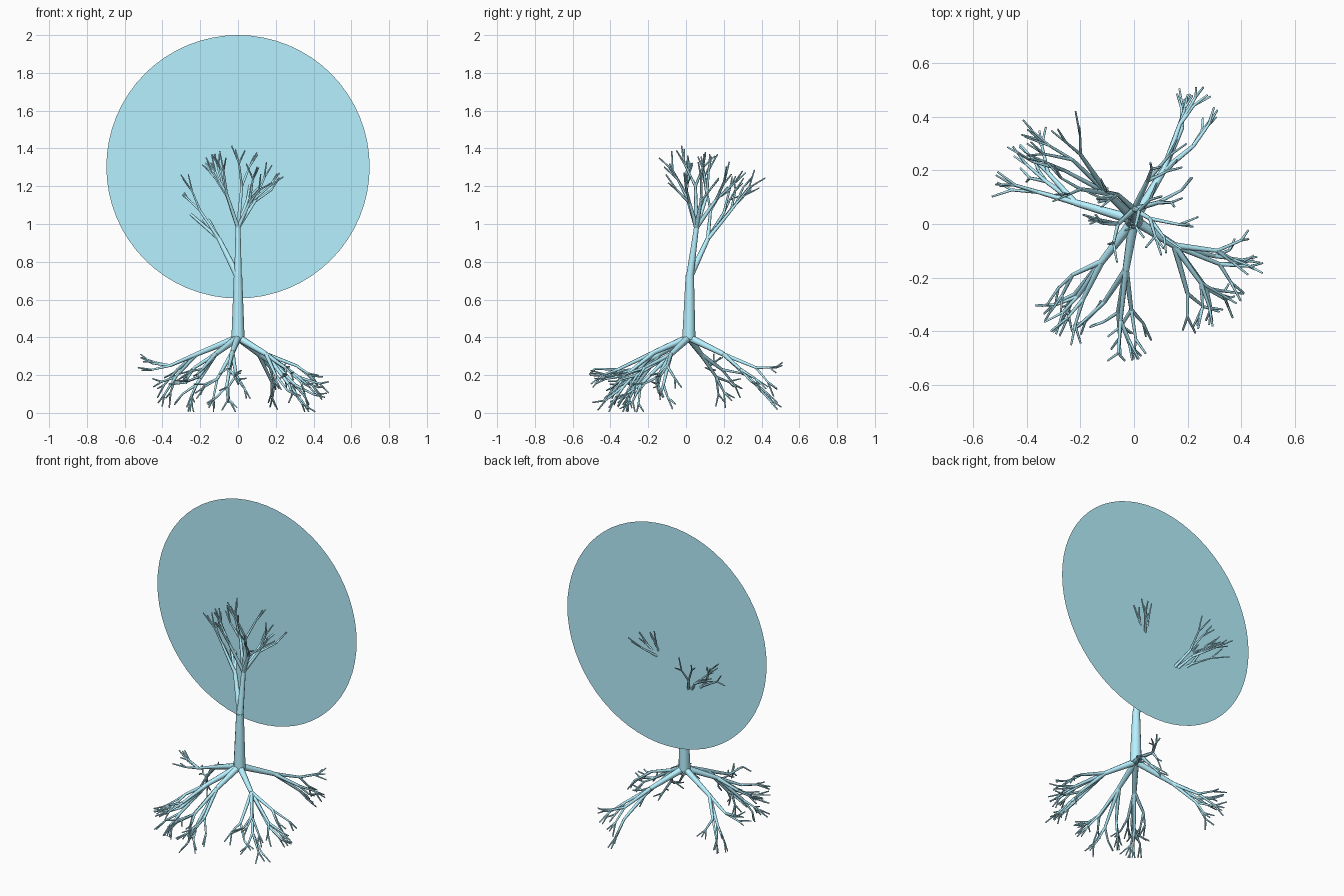
import bpy, bmesh, random
from math import pi
from mathutils import Vector, Matrix

if "Cube" in bpy.data.objects:
    bpy.data.objects.remove(bpy.data.objects["Cube"])

random.seed(11)
UP = Vector((0, 0, 1))
blue = bpy.data.materials.new("sky_blue")
blue.diffuse_color = (0.47, 0.88, 1.0, 1)
blue.use_nodes = True
blue.node_tree.nodes["Principled BSDF"].inputs["Base Color"].default_value = blue.diffuse_color


def tube(bm, a, b, r1, r2, sides=8):
    # tapered limb between two points
    d = b - a
    m = Matrix.Translation((a + b) / 2) @ UP.rotation_difference(d).to_matrix().to_4x4()
    bmesh.ops.create_cone(bm, cap_ends=True, segments=sides, radius1=r1,
                          radius2=r2, depth=d.length, matrix=m)


def finish(bm, name):
    me = bpy.data.meshes.new(name)
    bm.to_mesh(me)
    bm.free()
    for p in me.polygons:
        p.use_smooth = len(p.vertices) == 4
    me.materials.append(blue)
    ob = bpy.data.objects.new(name, me)
    bpy.context.collection.objects.link(ob)


def grow(bm, start, direction, length, radius, depth, spread):
    # forking twigs
    for i in range(random.choice((2, 3, 3)) if depth > 1 else random.choice((2, 2, 3))):
        side = Vector([random.uniform(-1, 1) for _ in range(3)])
        side = (side - direction * side.dot(direction)).normalized()
        d = (direction + side * random.uniform(0.2, spread)).normalized()
        end = start + d * length * random.uniform(0.75, 1.15)
        end.z = max(end.z, 0.006)
        end.x = max(-0.53, min(0.48, end.x))
        end.y = max(-0.51, min(0.51, end.y))
        tube(bm, start, end, radius, radius * 0.7, 6)
        if depth > 1:
            grow(bm, end, d, length * 0.7, radius * 0.7, depth - 1, spread)


def limb(name, start, mid, forks, radius, length, spread):
    # main limb, its forks, then twigs on every fork
    bm = bmesh.new()
    start, mid = Vector(start), Vector(mid)
    tube(bm, start, mid, radius, radius * 0.65)
    for f in forks:
        f = Vector(f)
        tube(bm, mid, f, radius * 0.6, radius * 0.4, 6)
        grow(bm, f, (f - mid).normalized(), length, radius * 0.38, 2, spread)
    finish(bm, name)


# trunk
bm = bmesh.new()
tube(bm, Vector((0, 0.015, 0.39)), Vector((0, 0.02, 0.73)), 0.035, 0.022, 12)
finish(bm, "trunk")

# roots
base = (0, 0.015, 0.4)
roots = {
    "back_root": ((0.11, 0.20, 0.31),
                  [(0.17, 0.37, 0.24), (0.22, 0.29, 0.23), (0.18, 0.36, 0.16)]),
    "left_root": ((-0.22, 0.08, 0.31),
                  [(-0.36, 0.12, 0.25), (-0.32, 0.19, 0.23), (-0.33, 0.16, 0.19)]),
    "front_left_root": ((-0.12, -0.14, 0.31),
                        [(-0.23, -0.19, 0.24), (-0.21, -0.27, 0.19),
                         (-0.22, -0.26, 0.15), (-0.19, -0.28, 0.23)]),
    "front_root": ((-0.03, -0.17, 0.32),
                   [(-0.05, -0.36, 0.23), (-0.01, -0.32, 0.20),
                    (-0.11, -0.29, 0.18), (-0.06, -0.33, 0.14)]),
    "right_root": ((0.15, -0.08, 0.31),
                   [(0.31, -0.10, 0.25), (0.32, -0.15, 0.19), (0.20, -0.26, 0.20),
                    (0.27, -0.24, 0.15), (0.30, -0.12, 0.15), (0.25, -0.22, 0.24)]),
}
for name, (mid, forks) in roots.items():
    limb(name, base, mid, forks, 0.02, 0.11, 0.7)

# branches
crown = (0, 0.02, 0.72)
limb("main_branch", crown, (0, 0.055, 0.98),
     [(0.06, 0.02, 1.11), (-0.06, 0.0, 1.16), (0.02, 0.05, 1.2), (0.09, 0.08, 1.12),
      (0.05, 0.16, 1.13), (-0.06, 0.11, 1.15)], 0.02, 0.13, 0.55)
limb("side_branch", crown, (-0.1, 0.115, 0.92),
     [(-0.20, 0.13, 1.07), (-0.23, 0.24, 1.08), (-0.20, 0.26, 1.10),
      (-0.26, 0.20, 1.06)], 0.018, 0.14, 0.45)

# flat foliage disc behind the branches
bm = bmesh.new()
bmesh.ops.create_circle(bm, cap_ends=True, segments=64, radius=0.697,
                        matrix=Matrix.Translation((0, 0.19, 1.303)) @ Matrix.Rotation(pi / 2, 4, 'X'))
finish(bm, "foliage_disc")
